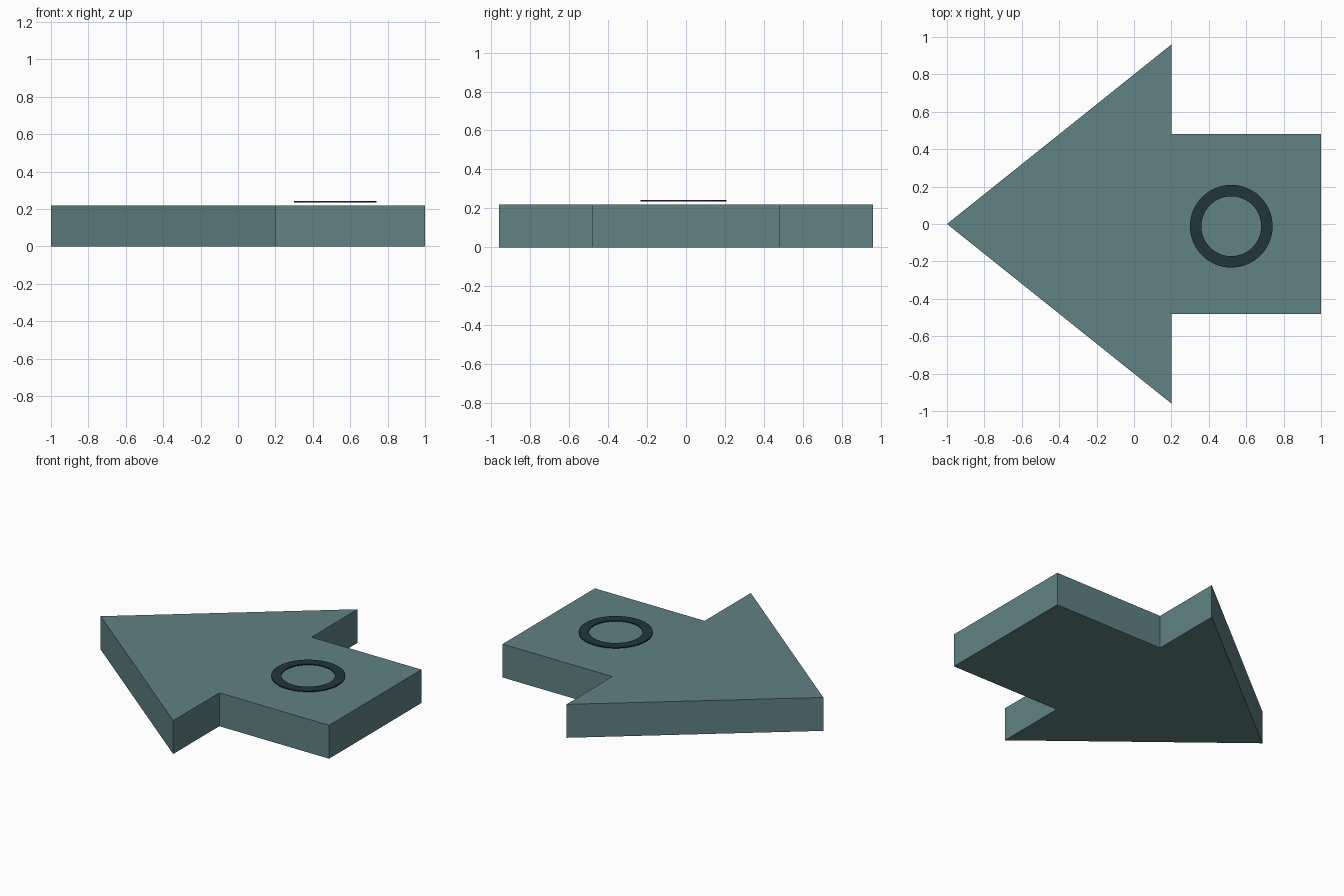
import bpy
import bmesh
import math

cube = bpy.data.objects.get("Cube")
if cube:
    bpy.data.objects.remove(cube, do_unlink=True)


def material(name, rgb):
    mat = bpy.data.materials.new(name)
    mat.use_nodes = True
    colour = (*rgb, 1)
    mat.diffuse_color = colour
    mat.node_tree.nodes["Principled BSDF"].inputs["Base Color"].default_value = colour
    return mat


def finish(name, bm, mat):
    bmesh.ops.recalc_face_normals(bm, faces=bm.faces)
    mesh = bpy.data.meshes.new(name)
    bm.to_mesh(mesh)
    bm.free()
    mesh.materials.append(mat)
    obj = bpy.data.objects.new(name, mesh)
    bpy.context.collection.objects.link(obj)
    return obj


def extrude_up(bm, faces, height):
    made = bmesh.ops.extrude_face_region(bm, geom=faces)["geom"]
    verts = [g for g in made if isinstance(g, bmesh.types.BMVert)]
    bmesh.ops.translate(bm, verts=verts, vec=(0, 0, height))


teal = material("dull teal", (0.117, 0.223, 0.231))
dark = material("dark slate", (0.016, 0.036, 0.044))

# Arrow slab: half outline from tip to tail, mirrored across the y axis
half = [(-1, 0), (0.2, 0.96), (0.2, 0.48), (1, 0.48)]
outline = half + [(x, -y) for x, y in reversed(half[1:])]
bm = bmesh.new()
face = bm.faces.new([bm.verts.new((x, y, 0)) for x, y in outline])
extrude_up(bm, [face], 0.22)
finish("arrow_slab", bm, teal)

# Thin flat ring hovering just above the tail
SIDES = 64
bm = bmesh.new()
rims = []
for radius in (0.16, 0.221):
    rims.append([bm.verts.new((radius * math.cos(math.tau * i / SIDES),
                               radius * math.sin(math.tau * i / SIDES), 0))
                 for i in range(SIDES)])
inner, outer = rims
faces = []
for i in range(SIDES):
    j = (i + 1) % SIDES
    faces.append(bm.faces.new((inner[i], outer[i], outer[j], inner[j])))
extrude_up(bm, faces, 0.007)
ring = finish("flat_ring", bm, dark)
ring.location = (0.52, -0.012, 0.235)

# Smooth the round edges while keeping the rims sharp
bpy.ops.object.select_all(action="DESELECT")
ring.select_set(True)
bpy.context.view_layer.objects.active = ring
bpy.ops.object.shade_smooth_by_angle(angle=math.radians(30))
